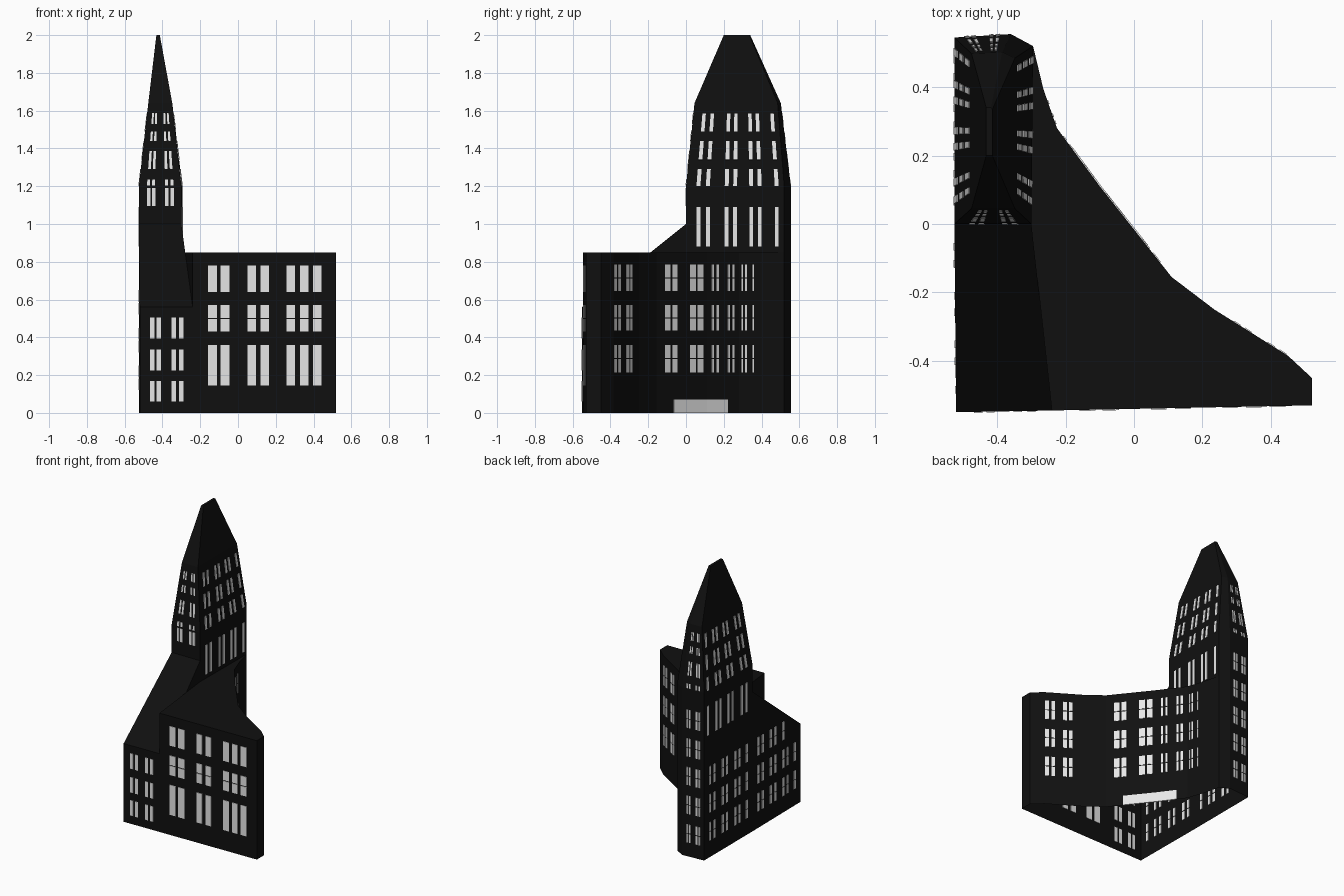
import bpy
import bmesh
from mathutils import Vector

cube = bpy.data.objects.get("Cube")
if cube:
    bpy.data.objects.remove(cube, do_unlink=True)


def material(name, value):
    mat = bpy.data.materials.new(name)
    mat.use_nodes = True
    color = (value, value, value, 1)
    mat.diffuse_color = color
    mat.node_tree.nodes["Principled BSDF"].inputs["Base Color"].default_value = color
    return mat


wall_black = material("wall black", 0.005)
window_white = material("window white", 0.8)


def build(name, faces, mat, thickness=0):
    """Make an object from a list of polygons given as corner points."""
    bm = bmesh.new()
    for face in faces:
        bm.faces.new([bm.verts.new(p) for p in face])
    if not thickness:
        bmesh.ops.remove_doubles(bm, verts=bm.verts, dist=0.0005)
    mesh = bpy.data.meshes.new(name)
    bm.to_mesh(mesh)
    bm.free()
    mesh.materials.append(mat)
    obj = bpy.data.objects.new(name, mesh)
    bpy.context.collection.objects.link(obj)
    if thickness:
        mod = obj.modifiers.new("thickness", "SOLIDIFY")
        mod.thickness = thickness
        mod.offset = 0
    return obj


def at(p, z):
    return Vector((p[0], p[1], z))


def wall(p, q, low, high):
    return [at(p, low), at(q, low), at(q, high), at(p, high)]


def pane(quad, u0, u1, z0, z1):
    """Cut a pane out of a wall quad with level bottom and top edges."""
    a, b, c, d = quad

    def point(u, z):
        v = (z - a.z) / (d.z - a.z)
        return a.lerp(b, u).lerp(d.lerp(c, u), v)
    return [point(u0, z0), point(u1, z0), point(u1, z1), point(u0, z1)]


def split_pane(quad, u0, u1, z0, z1):
    mid = (z0 + z1) / 2
    return [pane(quad, u0, u1, z0, mid - 0.003), pane(quad, u0, u1, mid + 0.003, z1)]


# Key plan points
front_left, front_mid, front_right = (-0.52, -0.55), (-0.24, -0.545), (0.52, -0.53)
tower_left, tower_right = (-0.525, 0.0), (-0.30, 0.0)
tower_back, chamfer, back_left = (-0.295, 0.52), (-0.36, 0.555), (-0.525, 0.545)
curve = [(0.52, -0.45), (0.45, -0.385), (0.235, -0.25), (0.11, -0.155),
         (-0.10, 0.11), (-0.225, 0.28), (-0.265, 0.395), tower_back]
eave, roof, low_eave, ridge = 0.85, 0.85, 0.56, 1.0

# Curved wing: open-bottomed shell with a flat roof
outline = [front_mid, front_right] + curve
faces = [wall(p, q, 0, roof) for p, q in zip(outline, outline[1:])]
faces.append([at(p, roof) for p in outline + [tower_right]])
faces.append(wall(tower_right, front_mid, low_eave, roof))
build("curved_wing", faces, wall_black)

# Narrow wing with a roof climbing to the tower
build("sloped_wing", [
    wall(front_left, front_mid, 0, low_eave),
    [at(front_left, low_eave), at(front_mid, low_eave),
     at(tower_right, ridge), at(tower_left, ridge)],
    [at(front_mid, low_eave), at(tower_right, low_eave), at(tower_right, ridge)],
    [at(tower_left, 0), at(front_left, 0), at(front_left, low_eave), at(tower_left, ridge)],
], wall_black)

# Tower: upright shaft, then two tapering tiers
base = [tower_left, tower_right, tower_back, chamfer, back_left]
tier = [(-0.475, 0.045), (-0.348, 0.045), (-0.348, 0.485), (-0.385, 0.502), (-0.475, 0.498)]
tip = [(-0.432, 0.20), (-0.414, 0.20), (-0.414, 0.335), (-0.418, 0.34), (-0.432, 0.34)]
starts = [low_eave, low_eave, 0, 0, 0]
shaft, taper, spire = [], [], []
for i in range(5):
    j = (i + 1) % 5
    shaft.append(wall(base[i], base[j], starts[i], 1.2))
    taper.append([at(base[i], 1.2), at(base[j], 1.2), at(tier[j], 1.64), at(tier[i], 1.64)])
    spire.append([at(tier[i], 1.64), at(tier[j], 1.64), at(tip[j], 2), at(tip[i], 2)])
build("tower", shaft + taper + spire + [[at(p, 2) for p in tip]], wall_black)

# Front windows of the curved wing
panes = []
front = wall((-0.24, -0.545), front_right, 0, roof)
for x, width in [(-0.16, 0.048), (-0.092, 0.048), (0.05, 0.045), (0.12, 0.045),
                 (0.258, 0.045), (0.327, 0.045), (0.396, 0.047)]:
    u0, u1 = (x + 0.24) / 0.76, (x + width + 0.24) / 0.76
    panes.append(pane(front, u0, u1, 0.145, 0.36))
    panes += split_pane(front, u0, u1, 0.43, 0.57)
    panes.append(pane(front, u0, u1, 0.64, 0.78))
build("front_windows", panes, window_white, 0.006)

# Front windows of the sloped wing
panes = []
low_front = wall(front_left, front_mid, 0, low_eave)
for x in (-0.467, -0.431, -0.352, -0.312):
    for z in (0.06, 0.225, 0.395):
        panes.append(pane(low_front, (x + 0.52) / 0.28, (x + 0.544) / 0.28, z, z + 0.11))
build("sloped_wing_windows", panes, window_white, 0.006)


def curve_wall(y):
    """Find the curved wall segment that holds a given depth."""
    for p, q in zip(curve, curve[1:]):
        if p[1] <= y < q[1]:
            return wall(p, q, 0, roof), p[1], q[1] - p[1]


# Windows around the curved wall
panes = []
for y, width in [(-0.382, 0.013), (-0.36, 0.013), (-0.318, 0.013), (-0.298, 0.013),
                 (-0.112, 0.027), (-0.073, 0.027), (0.02, 0.03), (0.06, 0.03),
                 (0.135, 0.012), (0.161, 0.012), (0.22, 0.012), (0.244, 0.012),
                 (0.292, 0.01), (0.312, 0.01), (0.35, 0.01)]:
    quad, y0, length = curve_wall(y)
    for low, high in [(0.215, 0.36), (0.435, 0.57), (0.645, 0.785)]:
        panes += split_pane(quad, (y - y0) / length, (y + width - y0) / length, low, high)
build("curved_wall_windows", panes, window_white, 0.006)

# Low entrance panel on the curved wall
panes = []
for start, end in [(-0.065, 0.1099), (0.11, 0.22)]:
    quad, y0, length = curve_wall(start)
    panes.append(pane(quad, (start - y0) / length, (end - y0) / length, 0, 0.07))
build("entrance", panes, window_white, 0.008)

# Tower windows on both long sides
panes = []
for y in (0.055, 0.105, 0.205, 0.25, 0.335, 0.38, 0.47):
    u0, u1 = y / 0.52, (y + 0.021) / 0.52
    for side in (1, 4):
        a, b = (u0, u1) if side == 1 else (1 - u1, 1 - u0)
        panes.append(pane(shaft[side], a, b, 0.88, 1.09))
        for low, high in [(1.2, 1.29), (1.34, 1.44), (1.49, 1.585)]:
            panes.append(pane(taper[side], a, b, low, high))
build("tower_side_windows", panes, window_white, 0.006)

# Tower windows on the narrow front and back
panes = []
for u in (0.19, 0.31, 0.62, 0.75):
    panes.append(pane(shaft[0], u, u + 0.08, 1.095, 1.19))
    for side in (0, 3):
        for low, high in [(1.203, 1.235), (1.29, 1.385), (1.44, 1.49), (1.53, 1.588)]:
            panes.append(pane(taper[side], u, u + 0.07, low, high))
    for k in range(5):
        z = 0.1 + 0.205 * k
        panes += split_pane(shaft[3], u, u + 0.08, z, z + 0.13)
build("tower_end_windows", panes, window_white, 0.006)

# Windows along the long outer wall, kept below the sloping roof
panes = []
outer = [wall(back_left, tower_left, 0, ridge), wall(tower_left, front_left, 0, ridge)]
for quad in outer:
    for u in (0.1, 0.19, 0.36, 0.45, 0.62, 0.71, 0.86):
        for low, high in [(0.12, 0.25), (0.32, 0.45), (0.52, 0.65)]:
            limit = ridge - 0.44 * (u + 0.04) if quad is outer[1] else ridge
            if high < limit - 0.03:
                panes += split_pane(quad, u, u + 0.04, low, high)
build("outer_wall_windows", panes, window_white, 0.006)
